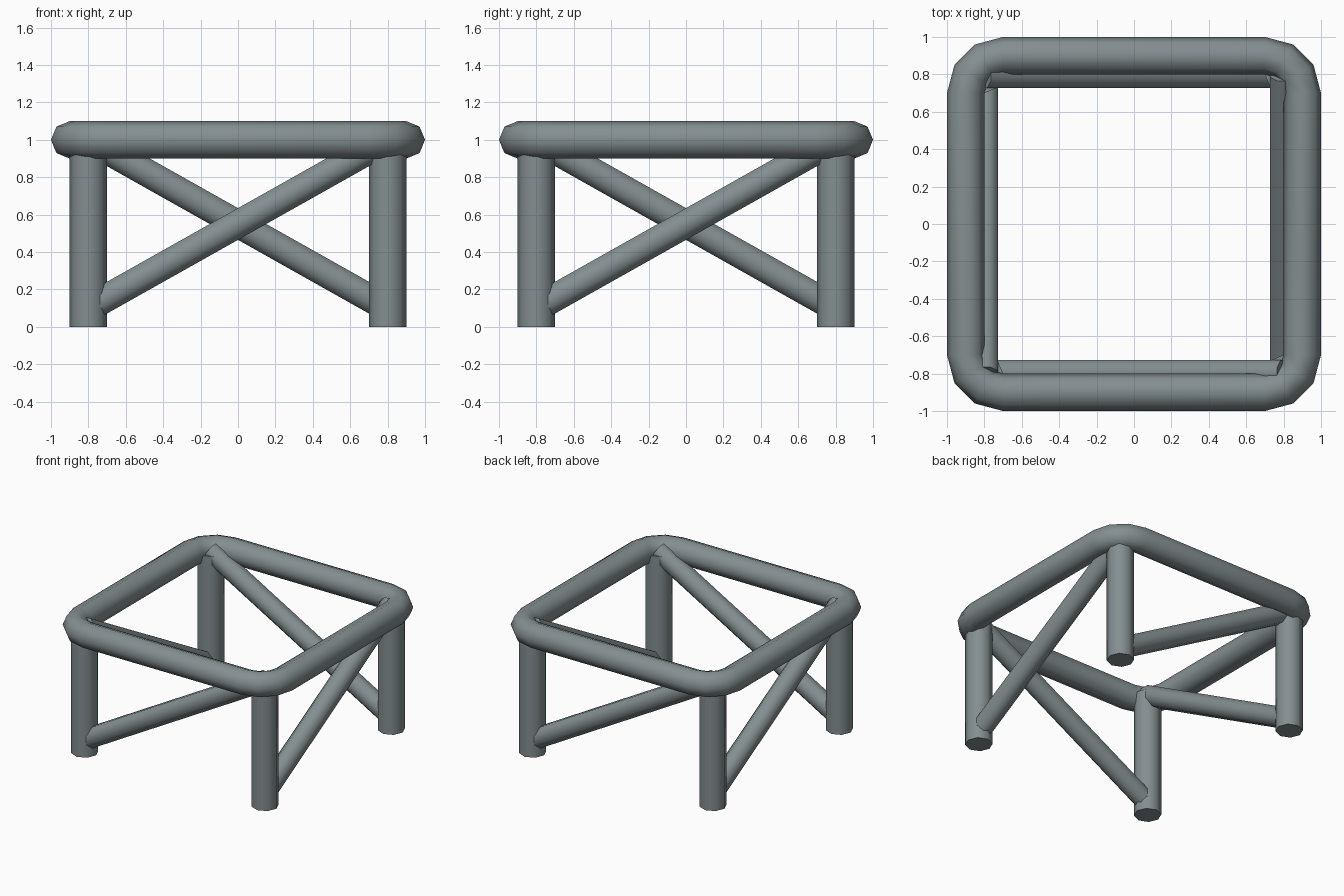
import bpy, bmesh, math
from mathutils import Vector, Matrix

if "Cube" in bpy.data.objects:
    bpy.data.objects.remove(bpy.data.objects["Cube"])

metal = bpy.data.materials.new("blue_grey_metal")
metal.diffuse_color = (0.23, 0.27, 0.28, 1)
metal.use_nodes = True
metal.node_tree.nodes["Principled BSDF"].inputs["Base Color"].default_value = metal.diffuse_color

SIDES = 8


def finish(bm, name):
    bmesh.ops.recalc_face_normals(bm, faces=bm.faces)
    me = bpy.data.meshes.new(name)
    bm.to_mesh(me)
    bm.free()
    ob = bpy.data.objects.new(name, me)
    bpy.context.collection.objects.link(ob)
    me.materials.append(metal)
    bpy.ops.object.select_all(action='DESELECT')
    bpy.context.view_layer.objects.active = ob
    ob.select_set(True)
    bpy.ops.object.shade_smooth_by_angle(angle=math.radians(50))
    return ob


def rod(name, a, b, r, side, turn=0.0):
    """Capped octagonal rod from a to b; side is the horizontal cross axis."""
    a, b, u = Vector(a), Vector(b), Vector(side)
    v = (b - a).normalized().cross(u)
    bm = bmesh.new()
    ends = []
    for p in (a, b):
        loop = []
        for i in range(SIDES):
            t = math.tau * i / SIDES + turn
            loop.append(bm.verts.new(p + r * (math.cos(t) * u + math.sin(t) * v)))
        ends.append(loop)
        bm.faces.new(loop)
    for i in range(SIDES):
        j = (i + 1) % SIDES
        bm.faces.new((ends[0][i], ends[0][j], ends[1][j], ends[1][i]))
    return finish(bm, name)


# top ring: octagonal tube swept round a rounded square
bm = bmesh.new()
loops = []
for k, (sx, sy) in enumerate([(1, 1), (-1, 1), (-1, -1), (1, -1)]):
    for s in range(4):
        ang = math.radians(90 * k + 30 * s)
        out = Vector((math.cos(ang), math.sin(ang), 0))
        c = Vector((0.7 * sx, 0.7 * sy, 1.0)) + out * 0.2
        loops.append([bm.verts.new(c + 0.1 * (math.cos(t) * out + math.sin(t) * Vector((0, 0, 1))))
                      for t in (math.tau * i / SIDES for i in range(SIDES))])
for n, la in enumerate(loops):
    lb = loops[(n + 1) % len(loops)]
    for i in range(SIDES):
        j = (i + 1) % SIDES
        bm.faces.new((la[i], lb[i], lb[j], la[j]))
finish(bm, "top_ring")

# four legs and one diagonal brace per side, repeated round the centre
for name, k in (("front", 0), ("right", 1), ("back", 2), ("left", 3)):
    rot = Matrix.Rotation(math.pi / 2 * k, 3, 'Z')
    p = lambda x, y, z: rot @ Vector((x, y, z))
    rod(name + "_leg", p(-0.8, -0.8, 0), p(-0.8, -0.8, 1.0), 0.1, p(1, 0, 0))
    rod(name + "_brace", p(-0.8, -0.8, 0.1), p(0.8, -0.8, 1.0), 0.08, p(0, -1, 0), math.pi / 8)
